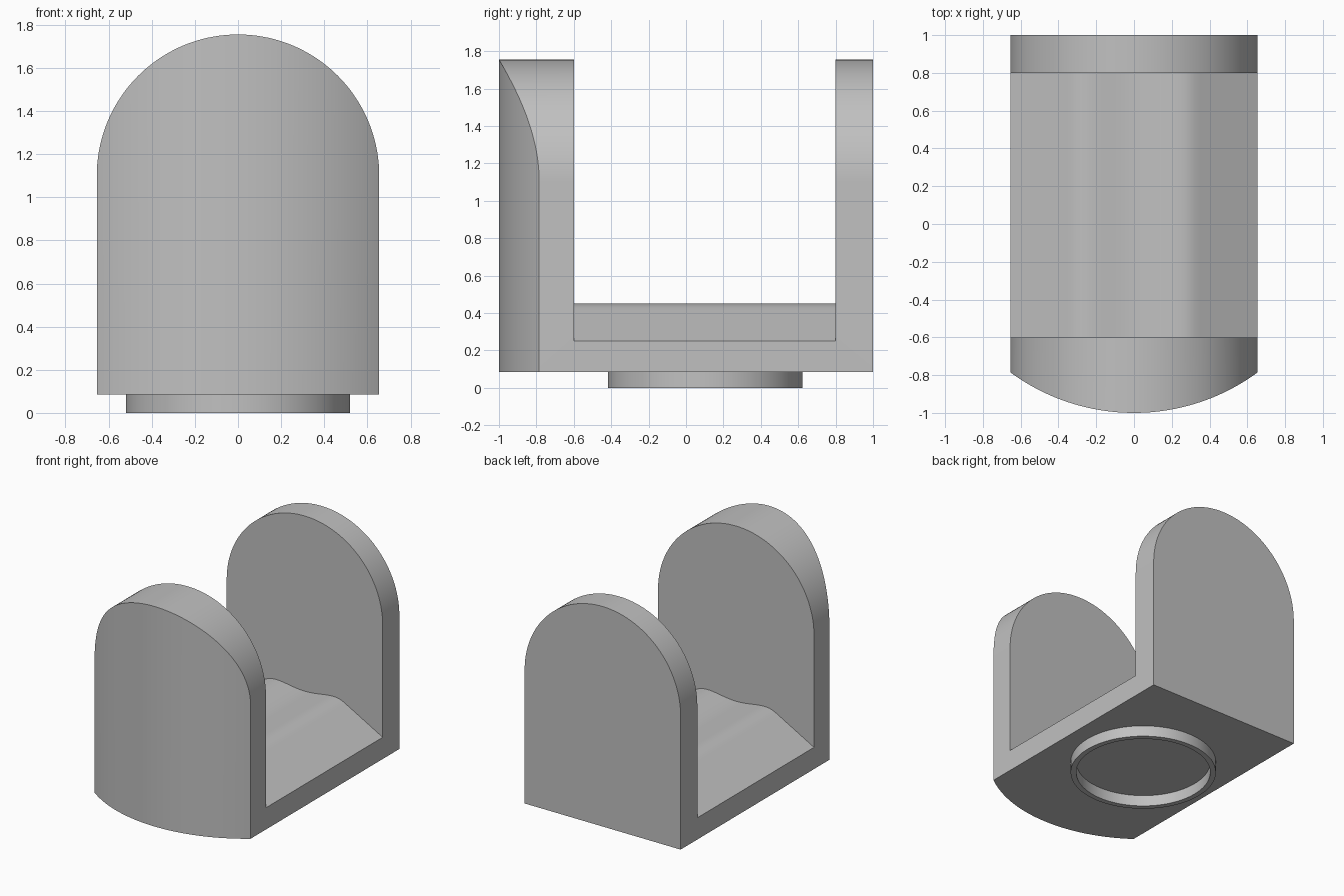
import bpy
import bmesh
import math

if "Cube" in bpy.data.objects:
    bpy.data.objects.remove(bpy.data.objects["Cube"], do_unlink=True)

HALF = 0.655      # half width, also the arch radius
FLOOR = 0.085     # underside of the body
SPRING = 1.10     # height where the arches begin
FRONT_R = 1.105   # radius of the bowed front
COLUMNS = 72

grey = bpy.data.materials.new("plain_grey")
grey.use_nodes = True
colour = (0.53, 0.53, 0.53, 1)
grey.diffuse_color = colour
grey.node_tree.nodes["Principled BSDF"].inputs["Base Color"].default_value = colour


def loft(name, sections, closed):
    """Join equal loops of points into a solid, capped unless closed."""
    bm = bmesh.new()
    loops = [[bm.verts.new(p) for p in s] for s in sections]
    n = len(loops[0])
    pairs = list(zip(loops, loops[1:]))
    if closed:
        pairs.append((loops[-1], loops[0]))
    else:
        bm.faces.new(loops[0])
        bm.faces.new(loops[-1])
    for a, b in pairs:
        for i in range(n):
            j = (i + 1) % n
            bm.faces.new((a[i], a[j], b[j], b[i]))
    bmesh.ops.recalc_face_normals(bm, faces=bm.faces)
    mesh = bpy.data.meshes.new(name)
    bm.to_mesh(mesh)
    bm.free()
    mesh.materials.append(grey)
    obj = bpy.data.objects.new(name, mesh)
    bpy.context.collection.objects.link(obj)
    bpy.ops.object.select_all(action='DESELECT')
    obj.select_set(True)
    bpy.context.view_layer.objects.active = obj
    bpy.ops.object.shade_smooth_by_angle(angle=math.radians(30))
    return obj


def saddle_height(x):
    """Sloped sides with two soft crests and a shallow dip between."""
    u = abs(x) / (HALF / 2)
    if u > 1:
        return 0.43 - 0.18 * (u - 1)
    return 0.425 + 0.0947 * u ** 2 - 0.0897 * u ** 4


def body_section(angle):
    """U-shaped side profile of the body at one column across the width."""
    x = HALF * math.sin(angle)
    top = SPRING + HALF * math.cos(angle)
    seat = saddle_height(x)
    front = FRONT_R - 1 - math.sqrt(FRONT_R ** 2 - x ** 2)
    profile = [(front, FLOOR), (1, FLOOR), (1, top), (0.8, top),
               (0.8, seat), (-0.6, seat), (-0.6, top), (front, top)]
    return [(x, y, z) for y, z in profile]


# Body: saddle floor, flat back wall and bowed front wall in one piece
loft("cradle_body",
     [body_section(math.pi * (i / COLUMNS - 0.5)) for i in range(COLUMNS + 1)],
     closed=False)


def ring_section(angle):
    c, s = math.cos(angle), math.sin(angle)
    profile = [(0.52, 0), (0.52, FLOOR + 0.01), (0.48, FLOOR + 0.01), (0.48, 0)]
    return [(r * c, 0.103 + r * s, z) for r, z in profile]


# Thin locating ring under the body
loft("base_ring", [ring_section(math.tau * i / 96) for i in range(96)], closed=True)
